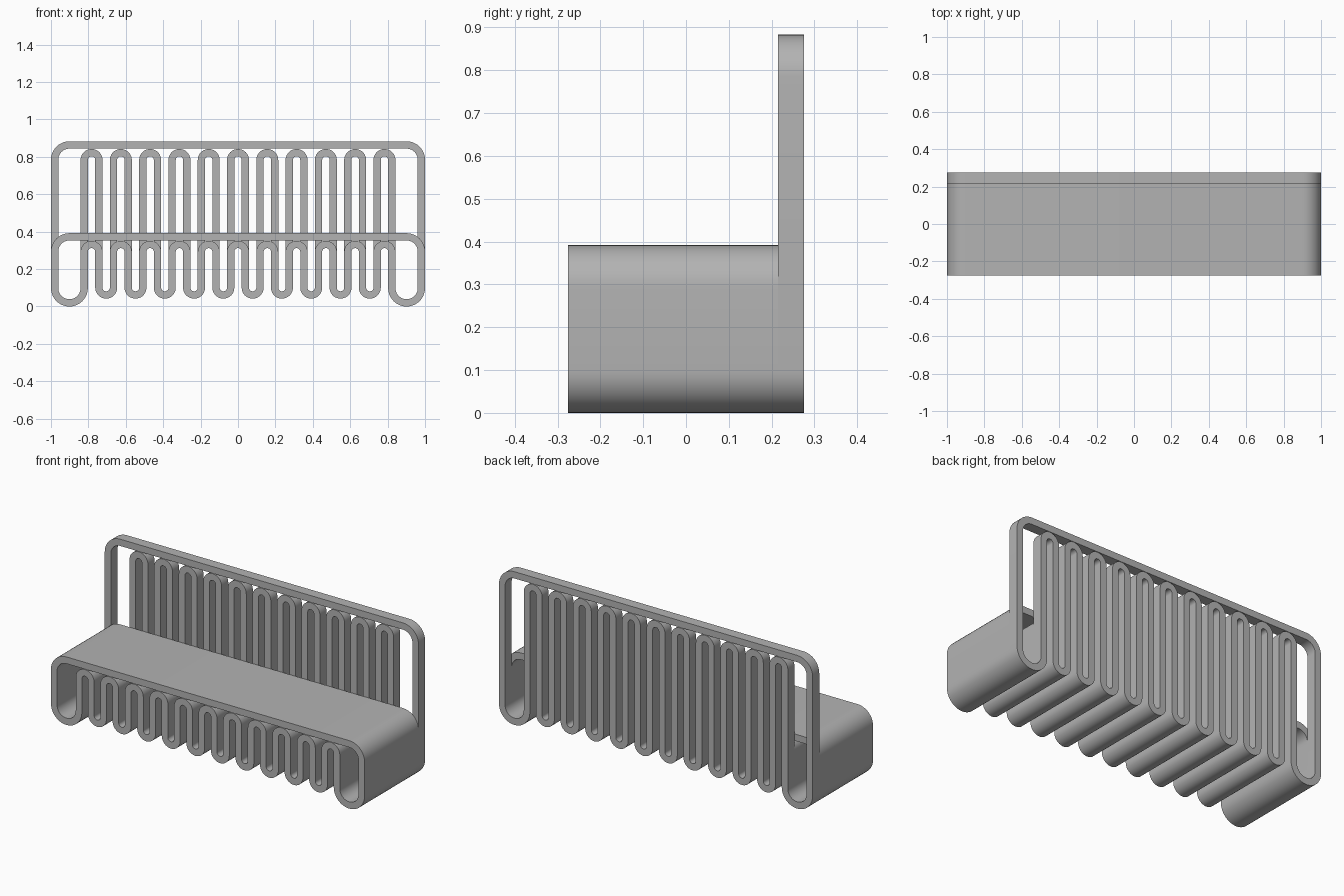
import bpy, bmesh
from math import sin, cos, pi

if "Cube" in bpy.data.objects:
    bpy.data.objects.remove(bpy.data.objects["Cube"])

THICK = 0.039           # ribbon thickness
HALF = THICK / 2
PITCH = 0.1566          # spacing of the folds
FOLDS = 11
FOLD_R = PITCH / 4      # centreline radius of a fold
LEG_X = 5 * PITCH + FOLD_R             # innermost leg of each end loop
END_X = (LEG_X + 1 - HALF) / 2         # centre of each end loop
END_R = (1 - HALF - LEG_X) / 2
FOOT_Z = 0.042          # underside of the folds

grey = bpy.data.materials.new("warm_grey")
grey.use_nodes = True
colour = (0.45, 0.45, 0.45, 1)
grey.diffuse_color = colour
grey.node_tree.nodes["Principled BSDF"].inputs["Base Color"].default_value = colour


def arc(cx, cz, radius, start, end):
    """Centreline points of an arc, each with its left-hand normal."""
    steps = int(abs(end - start) / pi * 20)
    side = 1 if end < start else -1
    result = []
    for i in range(steps + 1):
        a = start + (end - start) * i / steps
        result.append((cx + radius * cos(a), cz + radius * sin(a),
                       side * cos(a), side * sin(a)))
    return result


def ribbon_path(top):
    """Closed loop: top bar, rounded ends and a row of upright folds."""
    corner_z = top - HALF - END_R
    end_z = HALF + END_R
    fold_top = top - THICK - 0.002 - HALF - FOLD_R
    fold_low = FOOT_Z + HALF + FOLD_R
    path = arc(-END_X, corner_z, END_R, pi / 2, pi)
    path += arc(-END_X, end_z, END_R, pi, 2 * pi)
    for i in range(FOLDS):
        x = (i - (FOLDS - 1) / 2) * PITCH
        path += arc(x, fold_top, FOLD_R, pi, 0)
        if i < FOLDS - 1:
            path += arc(x + PITCH / 2, fold_low, FOLD_R, pi, 2 * pi)
    path += arc(END_X, end_z, END_R, pi, 2 * pi)
    path += arc(END_X, corner_z, END_R, 0, pi / 2)
    return path


def ribbon(name, top, y_front, y_back):
    """Sweep a rectangular section round the loop."""
    bm = bmesh.new()
    rings = []
    for x, z, nx, nz in ribbon_path(top):
        section = ((HALF, y_front), (HALF, y_back), (-HALF, y_back), (-HALF, y_front))
        rings.append([bm.verts.new((x + nx * d, y, z + nz * d)) for d, y in section])
    for a, b in zip(rings, rings[1:] + rings[:1]):
        for k in range(4):
            n = (k + 1) % 4
            bm.faces.new((a[k], a[n], b[n], b[k]))
    bmesh.ops.recalc_face_normals(bm, faces=bm.faces)
    mesh = bpy.data.meshes.new(name)
    bm.to_mesh(mesh)
    bm.free()
    mesh.materials.append(grey)
    obj = bpy.data.objects.new(name, mesh)
    bpy.context.collection.objects.link(obj)
    bpy.ops.object.select_all(action='DESELECT')
    obj.select_set(True)
    bpy.context.view_layer.objects.active = obj
    bpy.ops.object.shade_smooth_by_angle(angle=pi / 6)


# Deep low loop for the seat, thin tall loop for the backrest
ribbon("seat", 0.392, -0.275, 0.215)
ribbon("backrest", 0.883, 0.215, 0.275)
